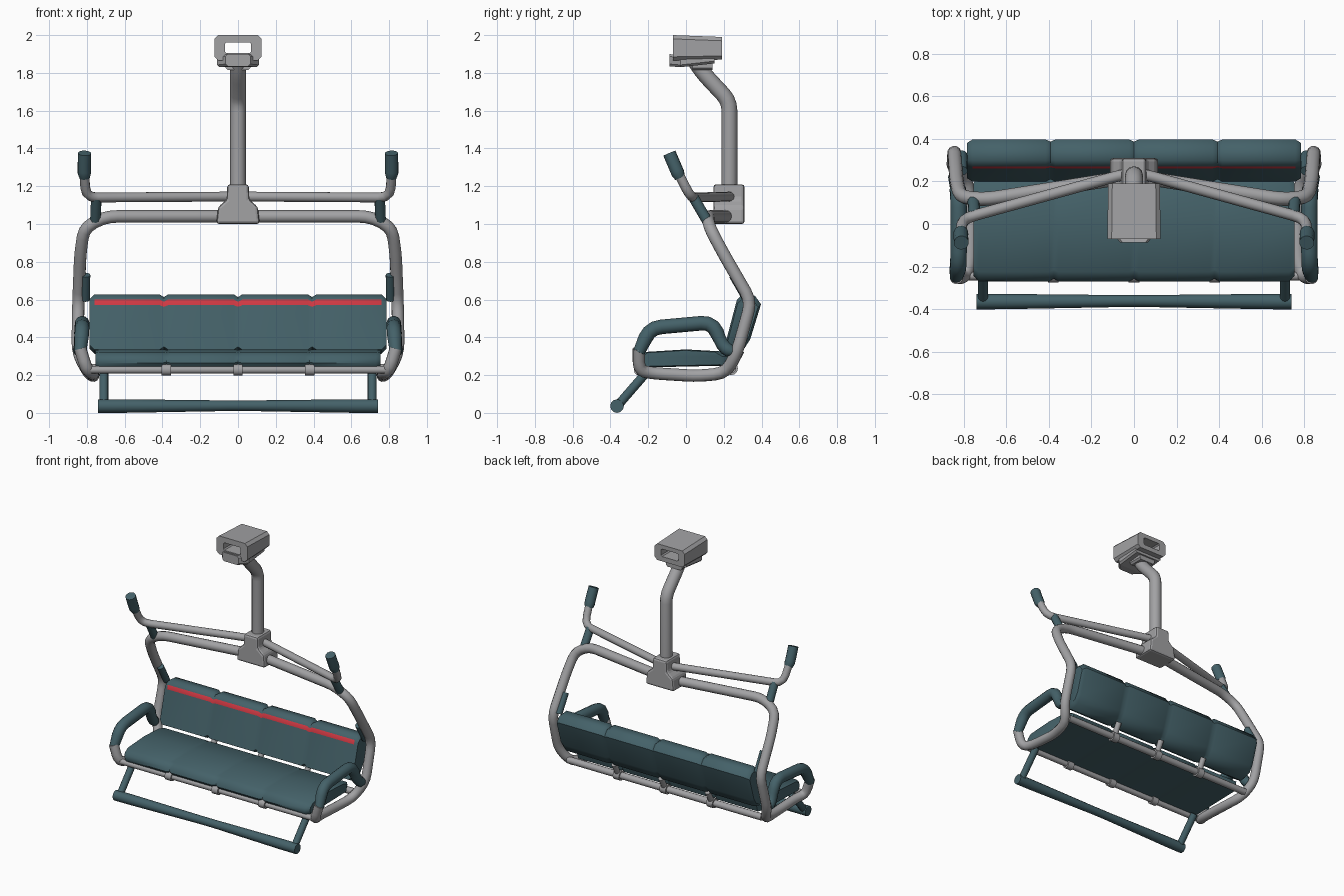
import bpy, bmesh, math
from mathutils import Vector

if "Cube" in bpy.data.objects:
    bpy.data.objects.remove(bpy.data.objects["Cube"])


def material(name, col):
    m = bpy.data.materials.new(name)
    m.diffuse_color = (*col, 1)
    m.use_nodes = True
    m.node_tree.nodes["Principled BSDF"].inputs["Base Color"].default_value = m.diffuse_color
    return m


GREY = material("grey metal", (0.36, 0.36, 0.37))
TEAL = material("dark teal", (0.058, 0.12, 0.14))
RED = material("red stripe", (0.62, 0.04, 0.055))


def smooth(ob, angle=40):
    bpy.ops.object.select_all(action='DESELECT')
    ob.select_set(True)
    bpy.context.view_layer.objects.active = ob
    bpy.ops.object.shade_smooth_by_angle(angle=math.radians(angle))


def tube(name, pts, r, mat, radii=None, corner=0.06, sides=4):
    """Round tube along a path with softened corners."""
    pts = [Vector(p) for p in pts]
    radii = radii or [1] * len(pts)
    path = [(pts[0], radii[0])]
    for i in range(1, len(pts) - 1):
        a, p, b = pts[i - 1], pts[i], pts[i + 1]
        s = p + (a - p).normalized() * min(corner, (a - p).length * 0.45)
        e = p + (b - p).normalized() * min(corner, (b - p).length * 0.45)
        for t in (0, 0.33, 0.67, 1):
            path.append((s * (1 - t) ** 2 + p * 2 * t * (1 - t) + e * t * t, radii[i]))
    path.append((pts[-1], radii[-1]))
    cu = bpy.data.curves.new(name, 'CURVE')
    cu.dimensions = '3D'
    cu.bevel_depth, cu.bevel_resolution, cu.use_fill_caps = r, sides, True
    sp = cu.splines.new('POLY')
    sp.points.add(len(path) - 1)
    for q, (co, rad) in zip(sp.points, path):
        q.co, q.radius = (*co, 1), rad
    ob = bpy.data.objects.new(name, cu)
    bpy.context.collection.objects.link(ob)
    cu.materials.append(mat)
    bpy.ops.object.select_all(action='DESELECT')
    ob.select_set(True)
    bpy.context.view_layer.objects.active = ob
    bpy.ops.object.convert(target='MESH')
    smooth(bpy.context.object)


def loft(name, loops, mats, cyclic=False, rule=None, bevel=0, soft=False):
    """Skin a list of equal loops; rule(station, profile_edge) gives the material slot."""
    bm = bmesh.new()
    vs = [[bm.verts.new(p) for p in lp] for lp in loops]
    n, k = len(vs), len(vs[0])
    for i in range(n if cyclic else n - 1):
        for j in range(k):
            f = bm.faces.new((vs[i][j], vs[i][(j + 1) % k],
                              vs[(i + 1) % n][(j + 1) % k], vs[(i + 1) % n][j]))
            if rule:
                f.material_index = rule(i, j)
    if not cyclic:
        bm.faces.new(vs[0])
        bm.faces.new(vs[-1])
    bmesh.ops.recalc_face_normals(bm, faces=bm.faces)
    me = bpy.data.meshes.new(name)
    bm.to_mesh(me)
    bm.free()
    for m in mats:
        me.materials.append(m)
    ob = bpy.data.objects.new(name, me)
    bpy.context.collection.objects.link(ob)
    if bevel:
        b = ob.modifiers.new("bevel", 'BEVEL')
        b.width, b.segments = bevel, 2
    if soft:
        smooth(ob, 45)


def cushion(name, profile, half, shrink, mats, rule=None):
    """Four padded sections in a row, pinched at the seams."""
    cy = sum(p[0] for p in profile) / len(profile)
    cz = sum(p[1] for p in profile) / len(profile)
    w, st = half / 2, [(-half, shrink - 0.06), (-half + 0.025, 1)]
    for s in (-w, 0, w):
        st += [(s - 0.022, 1), (s, shrink), (s + 0.022, 1)]
    st += [(half - 0.025, 1), (half, shrink - 0.06)]
    loft(name, [[(x, cy + (y - cy) * k, cz + (z - cz) * k) for y, z in profile]
                for x, k in st], mats, rule=rule, soft=True)


# Seat and backrest cushions
cushion("seat", [(-0.27, 0.265), (-0.262, 0.295), (-0.225, 0.322), (0, 0.336), (0.18, 0.326),
                 (0.225, 0.30), (0.21, 0.25), (-0.25, 0.24)], 0.755, 0.94, [TEAL])
cushion("backrest", [(0.20, 0.335), (0.262, 0.57), (0.27, 0.60), (0.30, 0.627), (0.365, 0.62),
                     (0.397, 0.575), (0.34, 0.39), (0.305, 0.335), (0.24, 0.312)],
        0.785, 0.9, [TEAL, RED], lambda i, j: int(j == 1 and 0 < i < 11))

for s, side in ((-1, "left"), (1, "right")):
    # Main frame: out from the hub, down the side and under the seat to the armrest
    frame = [(0, 0.23, 1.04), (0.10, 0.21, 1.04), (0.70, 0.115, 1.04), (0.815, 0.125, 0.98),
             (0.835, 0.20, 0.84), (0.845, 0.345, 0.59), (0.85, 0.27, 0.32), (0.79, 0.21, 0.21),
             (0.765, 0.06, 0.195), (0.77, -0.18, 0.21), (0.80, -0.25, 0.225), (0.835, -0.25, 0.34)]
    tube(side + "_frame", [(s * x, y, z) for x, y, z in frame], 0.033, GREY)
    # Padded armrest
    arm = [(0.835, -0.25, 0.32), (0.825, -0.19, 0.45), (0.825, 0.14, 0.48), (0.835, 0.20, 0.34),
           (0.845, 0.26, 0.32)]
    tube(side + "_armrest", [(s * x, y, z) for x, y, z in arm], 0.037, TEAL,
         [0.85, 1.05, 1.05, 0.95, 0.5])
    # Upper restraint lever, its handle and link
    lever = [(0, 0.24, 1.145), (0.06, 0.23, 1.145), (0.805, 0.025, 1.14), (0.815, -0.045, 1.28)]
    tube(side + "_lever", [(s * x, y, z) for x, y, z in lever], 0.026, GREY)
    tube(side + "_handle", [(s * 0.812, -0.032, 1.245), (s * 0.815, -0.05, 1.285),
                            (s * 0.812, -0.088, 1.375)], 0.037, TEAL, [0.75, 0.95, 0.95])
    tube(side + "_link", [(s * 0.75, 0.04, 1.14), (s * 0.755, 0.11, 1.02)], 0.028, TEAL)
    # Pad on the frame above the backrest
    tube(side + "_frame_pad", [(s * 0.808, 0.325, 0.60), (s * 0.806, 0.25, 0.73)], 0.024, TEAL)
    # Footrest arm
    tube(side + "_footrest_arm", [(s * 0.71, -0.365, 0.035), (s * 0.71, -0.20, 0.225)], 0.024, TEAL)

# Footrest bar
tube("footrest_bar", [(-0.74, -0.365, 0.036), (-0.68, -0.365, 0.036), (0, -0.362, 0.038),
                      (0.68, -0.365, 0.036), (0.74, -0.365, 0.036)], 0.036, TEAL,
     [1, 1, 0.78, 1, 1])

# Rails under the seat with their clamps
for name, y, z, r in (("front", -0.245, 0.228, 0.02), ("rear", 0.24, 0.235, 0.024)):
    tube(name + "_rail", [(-0.79, y, z), (0.79, y, z)], r, GREY)
    for i, x in enumerate((-0.38, 0, 0.38)):
        tube(f"{name}_clamp_{i}", [(x - 0.025, y, z), (x + 0.025, y, z)], r + 0.011, GREY)
        if name == "rear":
            tube(f"back_bracket_{i}", [(x, y, z), (x, 0.29, 0.33)], 0.02, GREY)

# Hub block, wider at the bottom
hub = [(-0.115, 1.0), (-0.105, 1.09), (-0.06, 1.13), (-0.057, 1.21),
       (0.057, 1.21), (0.06, 1.13), (0.105, 1.09), (0.115, 1.0)]
loft("hub", [[(x, y, z) for x, z in hub] for y in (0.145, 0.31)], [GREY], bevel=0.015)

# Hanger stem
tube("hanger_stem", [(0, 0.05, 1.86), (0, 0.09, 1.80), (0, 0.23, 1.65), (0, 0.23, 1.10)], 0.042,
     GREY, corner=0.05)


def grip_loop(w, lo, hi, y, c):
    return [(-w, y, lo + c), (-w, y, hi - c), (-w + c, y, hi), (w - c, y, hi),
            (w, y, hi - c), (w, y, lo + c), (w - c, y, lo), (-w + c, y, lo)]


# Cable grip: hollow sleeve with jaws underneath
loft("grip_sleeve", [grip_loop(0.125, 1.865, 2.0, -0.07, 0.02),
                     grip_loop(0.122, 1.87, 1.99, 0.19, 0.02),
                     grip_loop(0.07, 1.905, 1.96, 0.19, 0.008),
                     grip_loop(0.07, 1.905, 1.96, -0.07, 0.008)], [GREY], cyclic=True)
loft("grip_jaw", [grip_loop(0.065, 1.835, 1.90, -0.088, 0.012),
                  grip_loop(0.11, 1.83, 1.89, -0.03, 0.012),
                  grip_loop(0.11, 1.85, 1.89, 0.15, 0.012)], [GREY])
loft("grip_base", [grip_loop(0.065, 1.815, 1.89, y, 0.012) for y in (0.035, 0.14)], [GREY])
